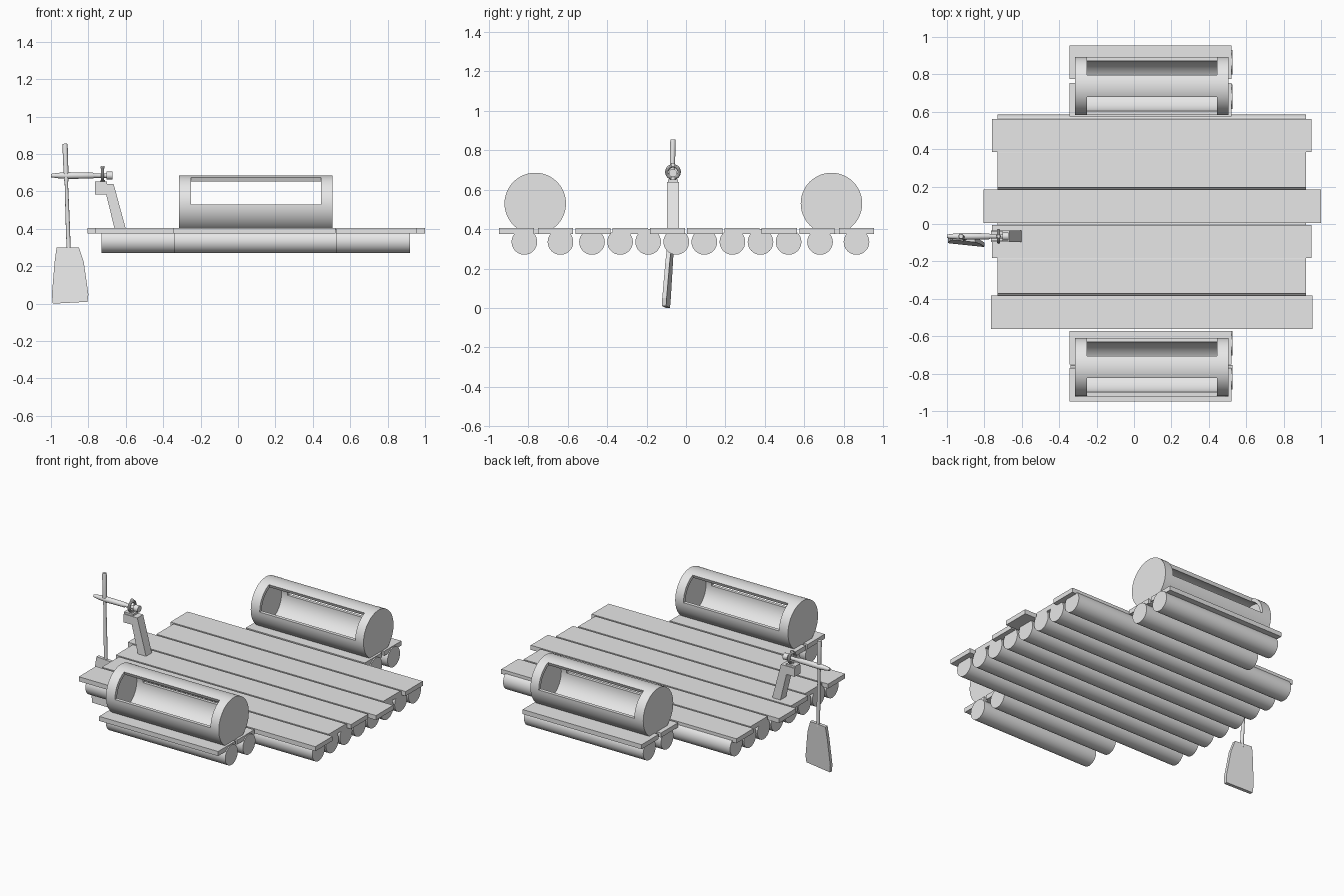
import bpy, bmesh
from math import sin, cos, pi
from mathutils import Vector

cube = bpy.data.objects.get("Cube")
if cube:
    bpy.data.objects.remove(cube, do_unlink=True)

grey = bpy.data.materials.new("plain_grey")
grey.use_nodes = True
grey.diffuse_color = (0.8, 0.8, 0.8, 1)
grey.node_tree.nodes["Principled BSDF"].inputs["Base Color"].default_value = (0.8, 0.8, 0.8, 1)


def finish(name, bm, smooth=False, wall=0):
    """Turn a bmesh into a named object, optionally hollow and smooth."""
    mesh = bpy.data.meshes.new(name)
    bm.to_mesh(mesh)
    bm.free()
    mesh.materials.append(grey)
    obj = bpy.data.objects.new(name, mesh)
    bpy.context.collection.objects.link(obj)
    bpy.ops.object.select_all(action='DESELECT')
    obj.select_set(True)
    bpy.context.view_layer.objects.active = obj
    if wall:
        mod = obj.modifiers.new("wall", 'SOLIDIFY')
        mod.thickness, mod.offset, mod.use_even_offset = wall, -1, True
        bpy.ops.object.modifier_apply(modifier=mod.name)
    if smooth:
        bpy.ops.object.shade_smooth_by_angle(angle=0.6)
    return obj


def rings(bm, start, end, stations, n):
    """Rings of vertices along an axis; stations are (fraction, radius)."""
    start, end = Vector(start), Vector(end)
    axis = (end - start).normalized()
    v = axis.cross(Vector((0, 1, 0))).normalized()
    u = v.cross(axis)
    return [[bm.verts.new(start.lerp(end, t) + r * (u * cos(2 * pi * i / n) + v * sin(2 * pi * i / n)))
             for i in range(n)] for t, r in stations]


def rod(name, start, end, stations, n=32, skip=None, wall=0):
    """Turned solid between two points; skip leaves window faces open."""
    bm = bmesh.new()
    loops = rings(bm, start, end, stations, n)
    for k in range(len(loops) - 1):
        a, b = loops[k], loops[k + 1]
        for i in range(n):
            j = (i + 1) % n
            if not (skip and skip(k, i)):
                bm.faces.new((a[i], a[j], b[j], b[i]))
    bm.faces.new(loops[0][::-1])
    cap = bm.faces.new(loops[-1])
    bmesh.ops.recalc_face_normals(bm, faces=bm.faces)
    if cap.normal.dot(Vector(end) - Vector(start)) < 0:
        bmesh.ops.reverse_faces(bm, faces=bm.faces)
    return finish(name, bm, True, wall)


def box(name, x0, x1, y0, y1, z0, z1):
    bm = bmesh.new()
    bmesh.ops.create_cube(bm, size=1)
    for v in bm.verts:
        v.co = ((x0 + x1) / 2 + v.co.x * (x1 - x0), (y0 + y1) / 2 + v.co.y * (y1 - y0),
                (z0 + z1) / 2 + v.co.z * (z1 - z0))
    return finish(name, bm)


def slab(name, outline, thick, y_at):
    """Extruded outline in xz whose middle depth follows y_at(x, z)."""
    bm = bmesh.new()
    front, back = [[bm.verts.new((x, y_at(x, z) + s * thick / 2, z)) for x, z in outline]
                   for s in (-1, 1)]
    bm.faces.new(front)
    bm.faces.new(back[::-1])
    for i in range(len(outline)):
        j = (i + 1) % len(outline)
        bm.faces.new((front[j], front[i], back[i], back[j]))
    bmesh.ops.recalc_face_normals(bm, faces=bm.faces)
    return finish(name, bm)


# Floating logs
def log(name, x0, x1, y):
    rod(name, (x0, y, 0.335), (x1, y, 0.335), [(0, 0.065), (1, 0.065)])


for i in range(8):
    log(f"deck_log_{i + 1}", -0.73, 0.92, -0.477 + i * 0.1425)
for i, y in enumerate((-0.82, -0.637, 0.68, 0.865)):
    log(f"side_log_{i + 1}", -0.34, 0.527, y)

# Deck planks, front to back, with staggered ends
for i, (x0, x1) in enumerate(((-0.765, 0.955), (-0.73, 0.92), (-0.76, 0.95),
                              (-0.805, 1.0), (-0.73, 0.92), (-0.76, 0.95))):
    y = -0.472 + i * 0.189
    box(f"deck_plank_{i + 1}", x0, x1, y - 0.089, y + 0.089, 0.375, 0.405)

# Side planks that carry the barrels
for i, y in enumerate((-0.86, -0.662, 0.664, 0.865)):
    box(f"side_plank_{i + 1}", -0.345, 0.52, y - 0.089, y + 0.089, 0.375, 0.405)

# Hollow barrels with a window on the upper half of both long sides
SEG = 48


def window(band, i):
    a = (i + 0.5) / SEG * 360
    height, side = sin(a * pi / 180), abs(cos(a * pi / 180))
    # the ring frame may run either way round, so its upward sense is set by UP
    return band == 1 and height * UP > 0 and side > 0.38


UP = 1 if Vector((1, 0, 0)).cross(Vector((0, 1, 0))).z > 0 else -1
LENGTH = 0.82
for name, y in (("front_barrel", -0.765), ("back_barrel", 0.738)):
    rod(name, (-0.315, y, 0.53), (0.505, y, 0.53),
        [(0, 0.156), (0.065 / LENGTH, 0.156), (0.76 / LENGTH, 0.156), (1, 0.156)],
        SEG, window, 0.022)

# Oar bracket
OAR_Y = -0.066
slab("oar_bracket", [(-0.765, 0.64), (-0.665, 0.64), (-0.60, 0.40), (-0.66, 0.40),
                     (-0.705, 0.585), (-0.765, 0.585)], 0.06, lambda x, z: OAR_Y)
box("oarlock_base", -0.765, -0.70, OAR_Y - 0.025, OAR_Y + 0.025, 0.638, 0.652)

# Oarlock ring around the handle bar
lock = rod("oarlock_pin", (-0.724, OAR_Y, 0.64), (-0.724, OAR_Y, 0.662), [(0, 0.014), (1, 0.012)], 16)
bpy.ops.mesh.primitive_torus_add(major_segments=32, minor_segments=10, major_radius=0.031,
                                 minor_radius=0.009, location=(-0.724, OAR_Y, 0.69),
                                 rotation=(0, pi / 2, 0))
ring = bpy.context.object
ring.name = "oarlock_ring"
ring.data.materials.append(grey)
bpy.ops.object.shade_smooth_by_angle()
rod("oarlock_tip", (-0.724, OAR_Y, 0.722), (-0.724, OAR_Y, 0.736), [(0, 0.012), (1, 0.009)], 12)

# Handle bar through the ring
rod("handle_bar", (-1.0, OAR_Y, 0.685), (-0.67, OAR_Y, 0.685),
    [(0, 0.009), (0.1, 0.014), (0.25, 0.018), (0.68, 0.016), (0.7, 0.012), (0.9, 0.012),
     (0.9, 0.021), (1, 0.021)], 20)

# Oar shaft and slanted blade
rod("oar_shaft", (-0.925, OAR_Y, 0.855), (-0.905, -0.08, 0.28),
    [(0, 0.012), (0.02, 0.014), (0.3, 0.013), (0.38, 0.009), (0.7, 0.011), (1, 0.011)], 16)
slab("oar_blade", [(-0.97, 0.30), (-0.85, 0.30), (-0.825, 0.225), (-0.80, 0.05), (-0.805, 0.01),
                   (-0.99, 0.0), (-0.995, 0.05), (-0.98, 0.225)], 0.022,
     lambda x, z: -0.102 + 0.07 * z - 0.11 * (x + 0.9))
